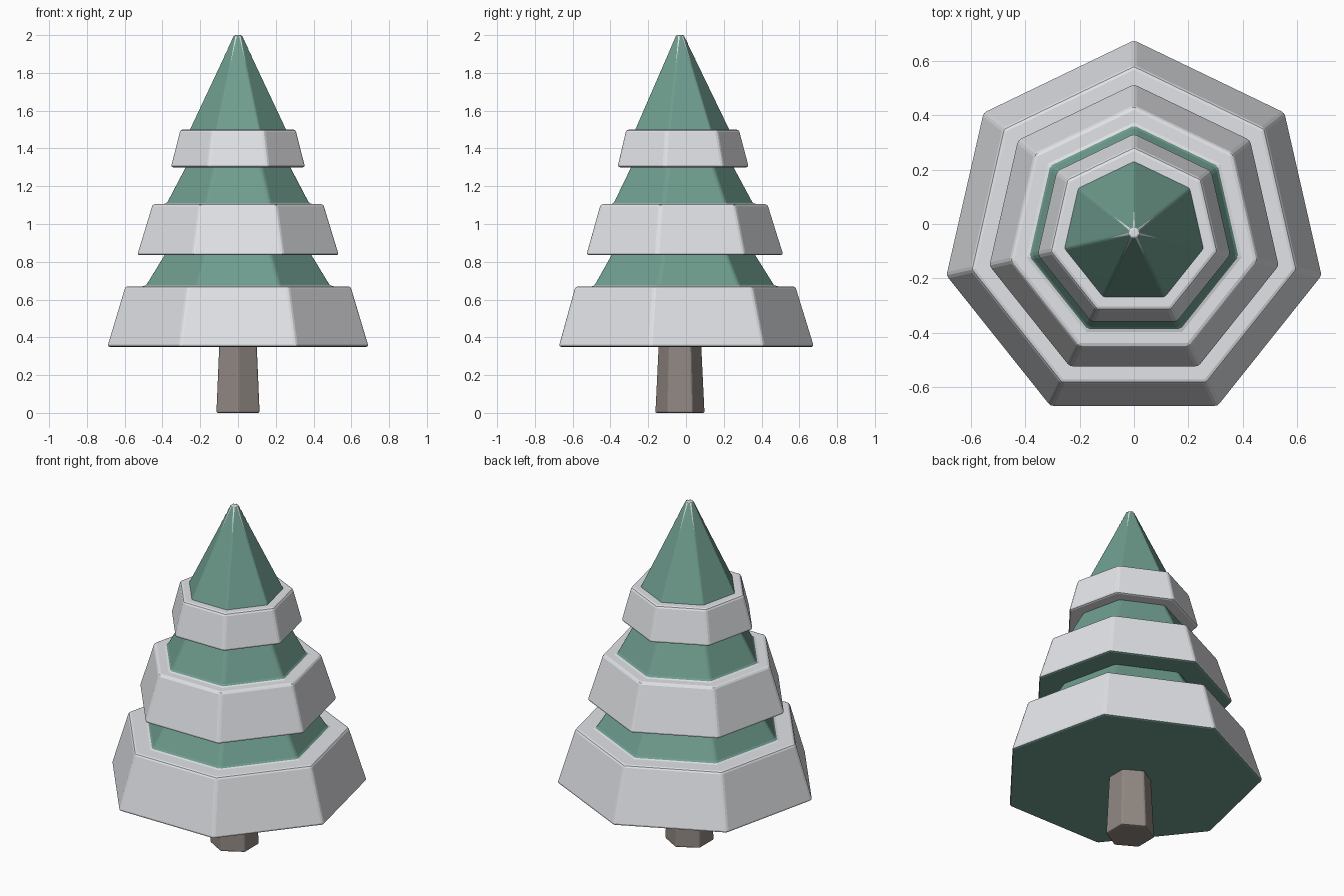
import bpy
import bmesh
from math import pi, sin, cos

cube = bpy.data.objects.get("Cube")
if cube:
    bpy.data.objects.remove(cube)

CENTRE_Y = -0.032


def material(name, colour):
    m = bpy.data.materials.new(name)
    m.use_nodes = True
    m.diffuse_color = (*colour, 1)
    bsdf = next(n for n in m.node_tree.nodes if n.type == "BSDF_PRINCIPLED")
    bsdf.inputs["Base Color"].default_value = (*colour, 1)
    return m


green = material("pine green", (0.16, 0.34, 0.275))
snow = material("snow white", (0.80, 0.81, 0.84))
bark = material("bark brown", (0.28, 0.245, 0.225))


def finish(name, bm, mats, bevel=0):
    mesh = bpy.data.meshes.new(name)
    bm.to_mesh(mesh)
    bm.free()
    for m in mats:
        mesh.materials.append(m)
    obj = bpy.data.objects.new(name, mesh)
    obj.location.y = CENTRE_Y
    bpy.context.collection.objects.link(obj)
    if bevel:
        mod = obj.modifiers.new("soft edges", "BEVEL")
        mod.width = bevel
        mod.segments = 2
        mod.limit_method = "ANGLE"
    return obj


def lathe(name, sides, rings, mats, bands, caps, bevel):
    """Stack polygon rings (radius, z); bands and caps give material slots."""
    bm = bmesh.new()
    loops = []
    for r, z in rings:
        angles = [pi / 2 + 2 * pi * i / sides for i in range(sides)]
        loops.append([bm.verts.new((r * cos(a), r * sin(a), z)) for a in angles])
    for lower, upper, slot in zip(loops, loops[1:], bands):
        for i in range(sides):
            j = (i + 1) % sides
            bm.faces.new((lower[i], lower[j], upper[j], upper[i])).material_index = slot
    bm.faces.new(loops[0][::-1]).material_index = caps[0]
    bm.faces.new(loops[-1]).material_index = caps[1]
    return finish(name, bm, mats, bevel)


# Trunk
lathe("trunk", 6, [(0.132, 0), (0.114, 0.37)], [bark], [0], (0, 0), 0.008)

# Branch tiers: snowy skirt, snowy ledge, then green slope running up inside the next tier
needles = [green, snow]
lathe("lower_tier", 7, [(0.712, 0.35), (0.614, 0.67), (0.505, 0.67), (0.38, 0.87)],
      needles, [1, 1, 0], (0, 0), 0.013)
lathe("middle_tier", 7, [(0.55, 0.835), (0.466, 1.105), (0.392, 1.105), (0.271, 1.33)],
      needles, [1, 1, 0], (0, 0), 0.013)
lathe("upper_snow", 7, [(0.367, 1.3), (0.315, 1.5)], needles, [1], (1, 1), 0.013)
lathe("tree_top", 7, [(0.267, 1.49), (0.021, 2.0)], needles, [0], (0, 1), 0.007)

# Slim snow streaks running down the ridges from the tip
bm = bmesh.new()
for i in range(7):
    a = pi / 2 + 2 * pi * i / 7
    tip, foot, half = 0.021, 0.093, 0.2

    def point(r, turn, z):
        return bm.verts.new((r * cos(a + turn), r * sin(a + turn), z))

    ridge, end = point(tip, 0, 1.999), point(foot, 0, 1.85)
    left, right = point(tip, half, 1.999), point(tip, -half, 1.999)
    bm.faces.new((ridge, left, end))
    bm.faces.new((right, ridge, end))
finish("tip_snow_streaks", bm, [snow])
